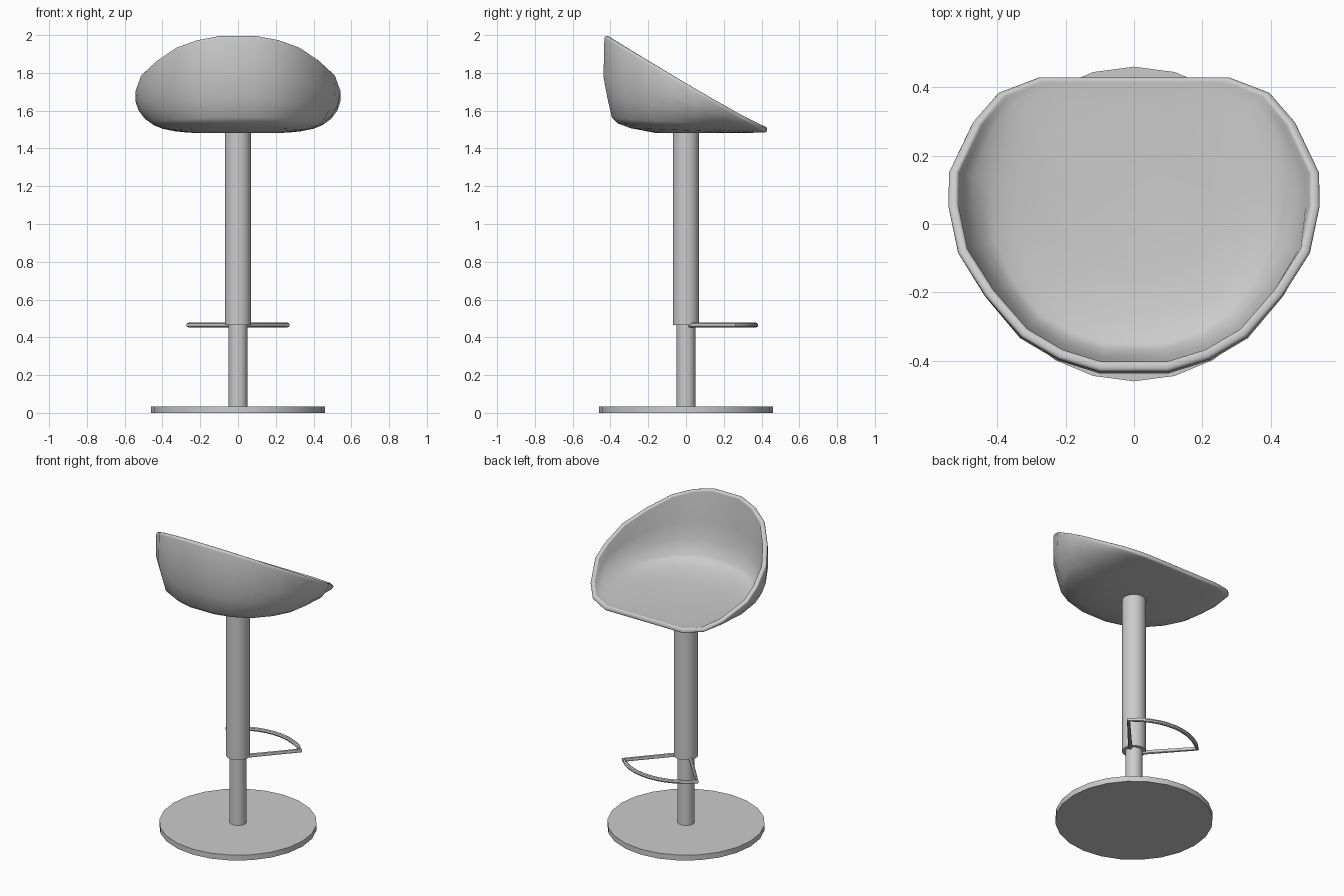
import bpy, bmesh
from math import sin, cos, pi
from mathutils import Vector

cube = bpy.data.objects.get("Cube")
if cube:
    bpy.data.objects.remove(cube, do_unlink=True)

grey = bpy.data.materials.new("light grey")
grey.use_nodes = True
grey.diffuse_color = (0.6, 0.6, 0.6, 1)
grey.node_tree.nodes["Principled BSDF"].inputs["Base Color"].default_value = (0.6, 0.6, 0.6, 1)


def finish(obj, name, angle):
    """Name, colour and smooth one part."""
    obj.name = name
    obj.data.materials.append(grey)
    bpy.ops.object.select_all(action='DESELECT')
    obj.select_set(True)
    bpy.context.view_layer.objects.active = obj
    bpy.ops.object.shade_smooth_by_angle(angle=angle)


def cylinder(name, radius, bottom, top):
    bpy.ops.mesh.primitive_cylinder_add(vertices=24, radius=radius, depth=top - bottom,
                                        location=(0, 0, (bottom + top) / 2))
    finish(bpy.context.object, name, 0.6)


# Base and telescopic column
cylinder("base_plate", 0.46, 0, 0.035)
cylinder("lower_column", 0.05, 0.03, 0.5)
cylinder("upper_column", 0.07, 0.465, 1.49)

# Footrest: two straight arms joined by an arc
arc = [(0.37 * cos(a), 0.37 * sin(a)) for a in (pi / 4 + pi / 2 * i / 10 for i in range(11))]
path = [(0.045, 0.02)] + arc + [(-0.045, 0.02)]
curve = bpy.data.curves.new("footrest", 'CURVE')
curve.dimensions = '3D'
curve.bevel_depth = 0.0125
curve.bevel_resolution = 2
curve.use_fill_caps = True
spline = curve.splines.new('POLY')
spline.points.add(len(path) - 1)
for p, (x, y) in zip(spline.points, path):
    p.co = (x, y, 0.465, 1)
footrest = bpy.data.objects.new("footrest", curve)
bpy.context.collection.objects.link(footrest)
bpy.ops.object.select_all(action='DESELECT')
footrest.select_set(True)
bpy.context.view_layer.objects.active = footrest
bpy.ops.object.convert(target='MESH')
finish(bpy.context.object, "footrest", 0.7)

# Bucket seat: slanted rim lofted down to a flat floor
FLOOR = 1.482
half_rim = [(0.1, -0.432), (0.22, -0.395), (0.33, -0.33), (0.435, -0.21), (0.515, -0.085),
            (0.545, 0.05), (0.545, 0.15), (0.475, 0.3), (0.4, 0.385), (0.28, 0.43), (0.1, 0.43)]
rim = half_rim + [(-x, y) for x, y in reversed(half_rim)]
# (inset scale, height fraction) from rim to floor, for the back and the sides
back_wall = [(1, 1), (1.01, 0.58), (0.97, 0.37), (0.92, 0.16), (0.86, 0.1), (0.72, 0.05), (0.45, 0)]
side_wall = [(1, 1), (0.96, 0.7), (0.9, 0.45), (0.81, 0.25), (0.72, 0.13), (0.6, 0.05), (0.42, 0)]
centre = Vector((0, 0.06))

bm = bmesh.new()
rings = []
for (bs, bh), (ss, sh) in zip(back_wall, side_wall):
    ring = []
    for x, y in rim:
        w = min(1, max(0, (0.25 - y) / 0.6))
        w = w * w * (3 - 2 * w)
        s, h = ss + (bs - ss) * w, sh + (bh - sh) * w
        flat = centre + s * (Vector((x, y)) - centre)
        rim_z = 1.995 - 0.59 * (y + 0.432)
        ring.append(bm.verts.new((flat.x, flat.y, FLOOR + h * (rim_z - FLOOR))))
    rings.append(ring)
n = len(rim)
for upper, lower in zip(rings, rings[1:]):
    for i in range(n):
        j = (i + 1) % n
        bm.faces.new((upper[i], lower[i], lower[j], upper[j]))
bm.faces.new(list(reversed(rings[-1])))
bmesh.ops.recalc_face_normals(bm, faces=bm.faces)
# The floor must face down so that the shell thickens inwards
if min(bm.faces, key=lambda f: f.calc_center_median().z).normal.z > 0:
    bmesh.ops.reverse_faces(bm, faces=bm.faces)
mesh = bpy.data.meshes.new("seat_shell")
bm.to_mesh(mesh)
bm.free()
seat = bpy.data.objects.new("seat_shell", mesh)
bpy.context.collection.objects.link(seat)
finish(seat, "seat_shell", 1.2)
shell = seat.modifiers.new("thickness", 'SOLIDIFY')
shell.thickness = 0.03
shell.offset = -1
edge = seat.modifiers.new("rounded_rim", 'BEVEL')
edge.width = 0.011
edge.segments = 3
edge.limit_method = 'ANGLE'
edge.angle_limit = 1.0
